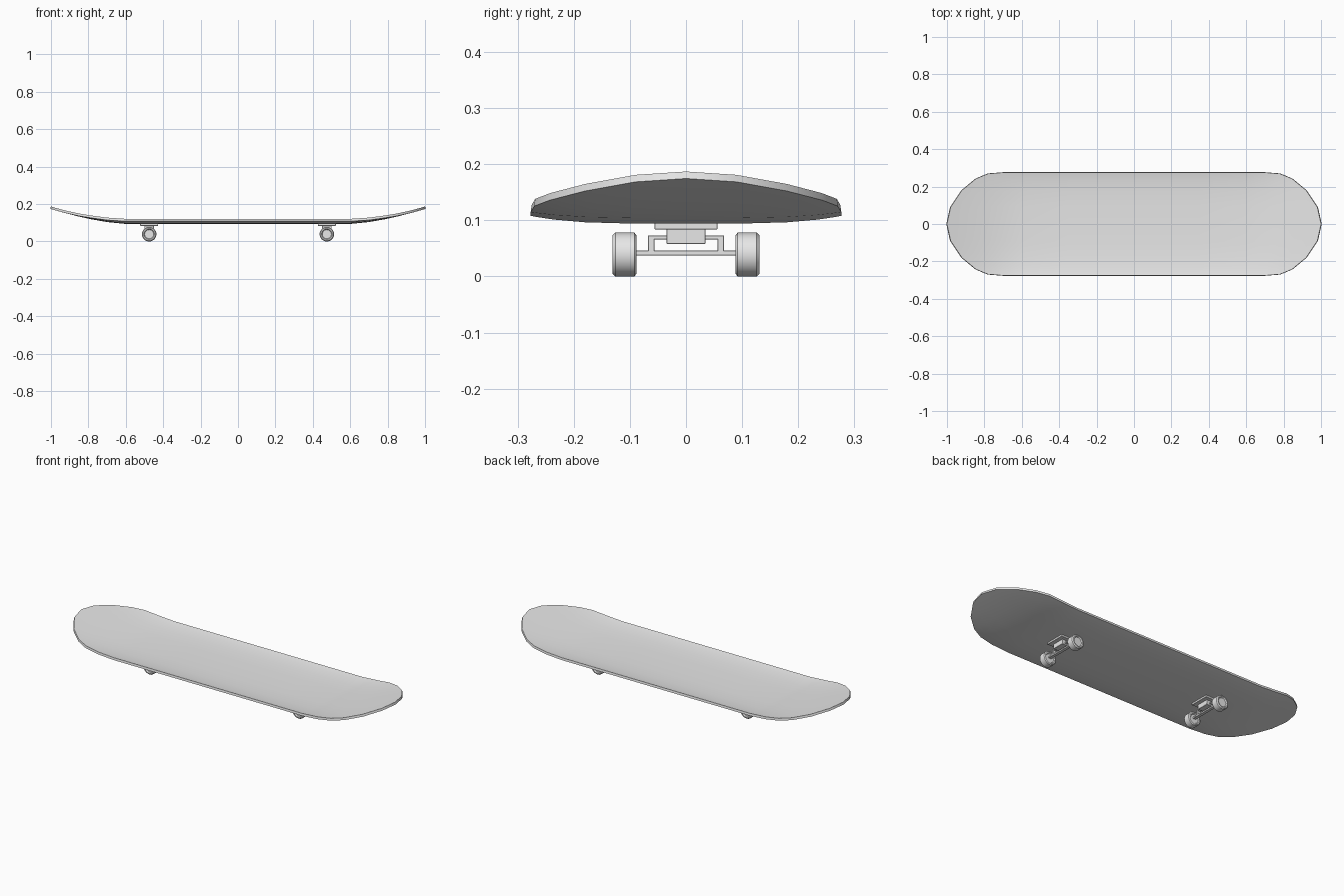
import bpy, bmesh, math

cube = bpy.data.objects.get("Cube")
if cube:
    bpy.data.objects.remove(cube, do_unlink=True)

grey = bpy.data.materials.new("light grey")
grey.use_nodes = True
grey.diffuse_color = (0.8, 0.8, 0.8, 1)
grey.node_tree.nodes["Principled BSDF"].inputs["Base Color"].default_value = (0.8, 0.8, 0.8, 1)


def finish(name, bm, thickness=0, bevel=0, angle=35):
    """Turn a bmesh into a named, shaded object."""
    bmesh.ops.recalc_face_normals(bm, faces=bm.faces) if not thickness else None
    mesh = bpy.data.meshes.new(name)
    bm.to_mesh(mesh)
    bm.free()
    mesh.materials.append(grey)
    obj = bpy.data.objects.new(name, mesh)
    bpy.context.collection.objects.link(obj)
    bpy.ops.object.select_all(action='DESELECT')
    bpy.context.view_layer.objects.active = obj
    obj.select_set(True)
    if thickness:
        mod = obj.modifiers.new("thickness", 'SOLIDIFY')
        mod.thickness, mod.offset = thickness, -1
        bpy.ops.object.modifier_apply(modifier=mod.name)
    if bevel:
        mod = obj.modifiers.new("bevel", 'BEVEL')
        mod.width, mod.segments = bevel, 1
    bpy.ops.object.shade_smooth_by_angle(angle=math.radians(angle))
    return obj


def box(name, x, y, z, bevel=0.001):
    """Box from (min, max) ranges."""
    bm = bmesh.new()
    bmesh.ops.create_cube(bm, size=1)
    for v in bm.verts:
        v.co = [(a + b) / 2 + c * (b - a) for c, (a, b) in zip(v.co, (x, y, z))]
    return finish(name, bm, bevel=bevel)


def lathe(name, profile, x, z, steps=24):
    """Spin a closed (y, radius) profile about an axle along y."""
    bm = bmesh.new()
    rings = []
    for i in range(steps):
        a = math.tau * i / steps
        rings.append([bm.verts.new((x + r * math.cos(a), y, z + r * math.sin(a))) for y, r in profile])
    n = len(profile)
    for i in range(steps):
        p, q = rings[i], rings[(i + 1) % steps]
        for j in range(n - 1):
            bm.faces.new((p[j], p[j + 1], q[j + 1], q[j]))
    bmesh.ops.remove_doubles(bm, verts=bm.verts, dist=1e-5)
    return finish(name, bm)


# Deck: outline stations, upturned ends and raised long edges
half = [(0, .275), (.35, .275), (.6, .275), (.7, .275), (.78, .269),
        (.845, .242), (.92, .18), (.98, .09), (1, 0)]
stations = [(-x, w) for x, w in reversed(half[1:])] + half
across = [-1, -.95, -.85, -.65, -.35, 0, .35, .65, .85, .95, 1]


def deck_height(x, y):
    t = max(0, (abs(x) - .6) / .4)
    return .107 + .08 * t ** 1.5 + .014 * (1 - t) * (abs(y) / .275) ** 4


bm = bmesh.new()
rows = [[bm.verts.new((x, w * s, deck_height(x, w * s))) for s in across] for x, w in stations]
for a, b in zip(rows, rows[1:]):
    for j in range(len(across) - 1):
        bm.faces.new((a[j], b[j], b[j + 1], a[j + 1]))
bmesh.ops.remove_doubles(bm, verts=bm.verts, dist=1e-5)
finish("deck", bm, thickness=.013, angle=40)

# Trucks and wheels, mirrored end to end
wheel = [(.093, 0), (.093, .024), (.088, .028), (.088, .034), (.092, .039), (.126, .039),
         (.131, .034), (.131, .028), (.125, .024), (.125, 0)]
for end, s in (("right", -1), ("left", 1)):
    cx = s * .475
    box(end + "_baseplate", (cx - .048, cx + .048), (-.056, .056), (.084, .096))
    box(end + "_pivot_block", (cx - .025, cx + .025), (-.035, .035), (.058, .085))
    box(end + "_axle_bar", (cx - .009, cx + .009), (-.094, .094), (.037, .046))
    for side, d in (("front", -1), ("back", 1)):
        arm = sorted((d * .056, d * .068))
        box(f"{end}_{side}_hanger_post", (cx - .009, cx + .009), arm, (.044, .073))
        arm = sorted((d * .03, d * .068))
        box(f"{end}_{side}_hanger_arm", (cx - .009, cx + .009), arm, (.066, .073))
        lathe(f"{end}_{side}_wheel", [(d * y, r) for y, r in wheel], cx, .039)
